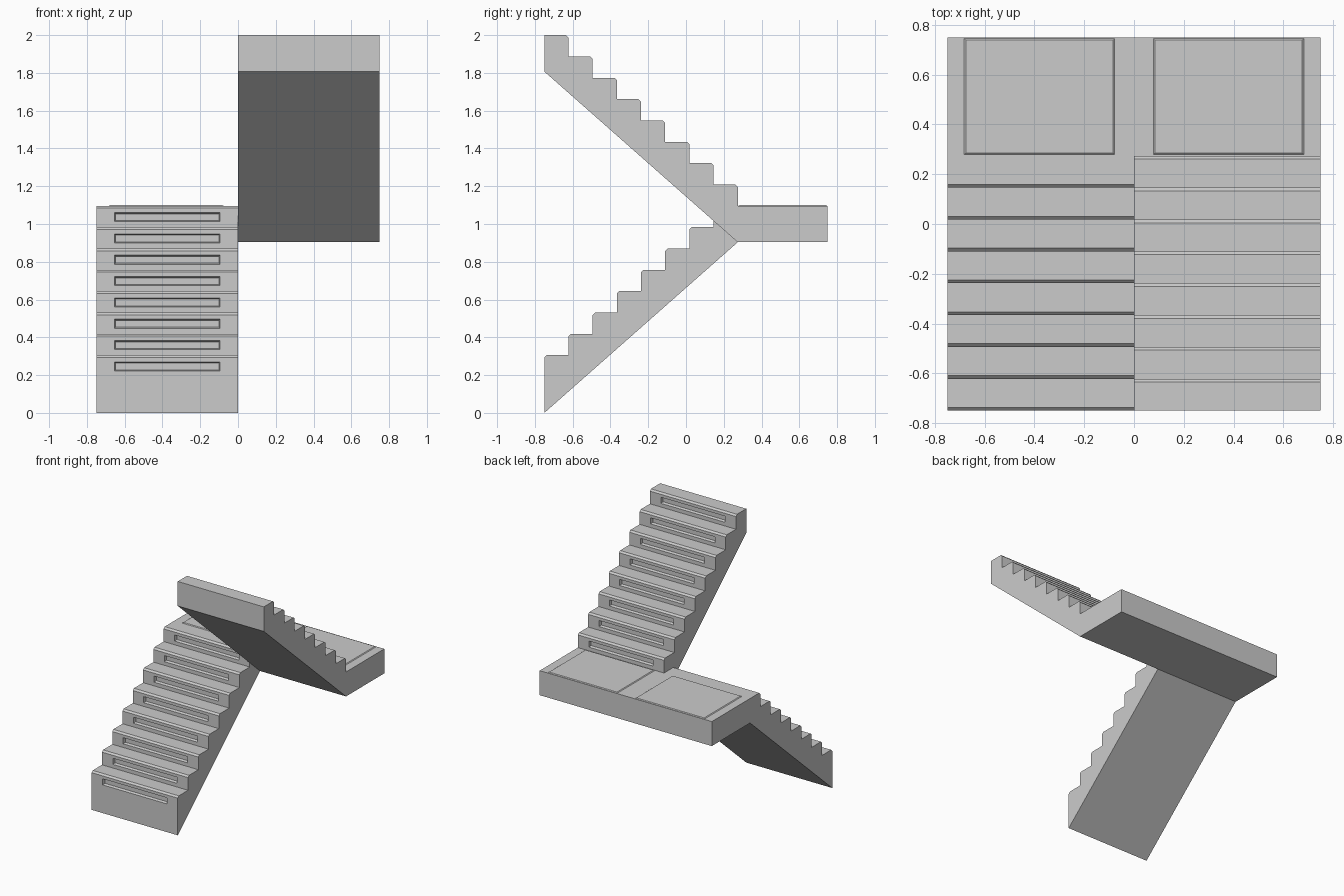
import bpy
import bmesh
from mathutils import Vector

cube = bpy.data.objects.get("Cube")
if cube:
    bpy.data.objects.remove(cube, do_unlink=True)

STEPS = 8
RUN = 0.128
THICK = 0.193                       # slab thickness
RISE = (2 - THICK) / (2 * STEPS)
NOSE = 0.013                        # chamfer on each nosing
HALF = 0.75
LANDING_Y = -HALF + STEPS * RUN
LANDING_TOP = STEPS * RISE + THICK

concrete = bpy.data.materials.new("concrete_grey")
concrete.use_nodes = True
colour = (0.6, 0.6, 0.6, 1)
concrete.diffuse_color = colour
concrete.node_tree.nodes["Principled BSDF"].inputs["Base Color"].default_value = colour


def finish(bm, name):
    bmesh.ops.recalc_face_normals(bm, faces=bm.faces)
    mesh = bpy.data.meshes.new(name)
    bm.to_mesh(mesh)
    bm.free()
    mesh.materials.append(concrete)
    obj = bpy.data.objects.new(name, mesh)
    bpy.context.collection.objects.link(obj)
    return obj


def box(name, lo, hi, taper=0):
    """Box between two corners; its top shrinks by taper on each side."""
    bm = bmesh.new()
    lo, hi = Vector(lo), Vector(hi)
    mid = (lo + hi) / 2
    bmesh.ops.create_cube(bm, size=1)
    for v in bm.verts:
        top = v.co.z > 0
        v.co = mid + v.co * (hi - lo)
        if top:
            v.co.x -= taper if v.co.x > mid.x else -taper
            v.co.y -= taper if v.co.y > mid.y else -taper
    return finish(bm, name)


def flight(name, x0, x1, start_y, direction, base_z):
    """Stair slab climbing along direction, with a slot in every riser."""
    # side profile: sloped soffit, chamfered steps
    profile = [(0, 0)]
    for i in range(STEPS):
        s, top = i * RUN, THICK + (i + 1) * RISE - RISE + RISE * 1.0
        profile += [(s, top - NOSE), (s + NOSE, top), (s + RUN, top)]
    # the last tread is level with the next landing
    profile.append((STEPS * RUN, STEPS * RISE))

    bm = bmesh.new()
    ring = [bm.verts.new((x0, start_y + direction * s, base_z + z)) for s, z in profile]
    side = bm.faces.new(ring)
    out = bmesh.ops.extrude_face_region(bm, geom=[side])
    moved = [g for g in out["geom"] if isinstance(g, bmesh.types.BMVert)]
    bmesh.ops.translate(bm, verts=moved, vec=(x1 - x0, 0, 0))
    bmesh.ops.recalc_face_normals(bm, faces=bm.faces)
    bm.normal_update()

    # recessed slots
    risers = [f for f in bm.faces if f.normal.y * direction < -0.99]
    xc = (x0 + x1) / 2
    for f in risers:
        top = max(v.co.z for v in f.verts) + NOSE
        zc = f.calc_center_median().z
        bmesh.ops.inset_individual(bm, faces=[f], thickness=0.01)
        for v in f.verts:
            v.co.x = xc + (0.28 if v.co.x > xc else -0.28)
            v.co.z = top - (0.036 if v.co.z > zc else 0.084)
        bmesh.ops.inset_individual(bm, faces=[f], thickness=0.009)
        for v in f.verts:
            v.co.y += direction * 0.02
    return finish(bm, name)


# Two flights, turning back at the landing
flight("lower_flight", -HALF, 0, -HALF, 1, 0)
flight("upper_flight", 0, HALF, LANDING_Y, -1, STEPS * RISE)

# Landing slab with two slightly raised panels
box("landing", (-HALF, LANDING_Y, STEPS * RISE), (HALF, HALF, LANDING_TOP))
for name, x in (("right_landing_panel", -0.38), ("left_landing_panel", 0.38)):
    box(name, (x - 0.305, LANDING_Y + 0.002, LANDING_TOP - 0.002),
        (x + 0.305, HALF - 0.002, LANDING_TOP + 0.005), taper=0.009)
